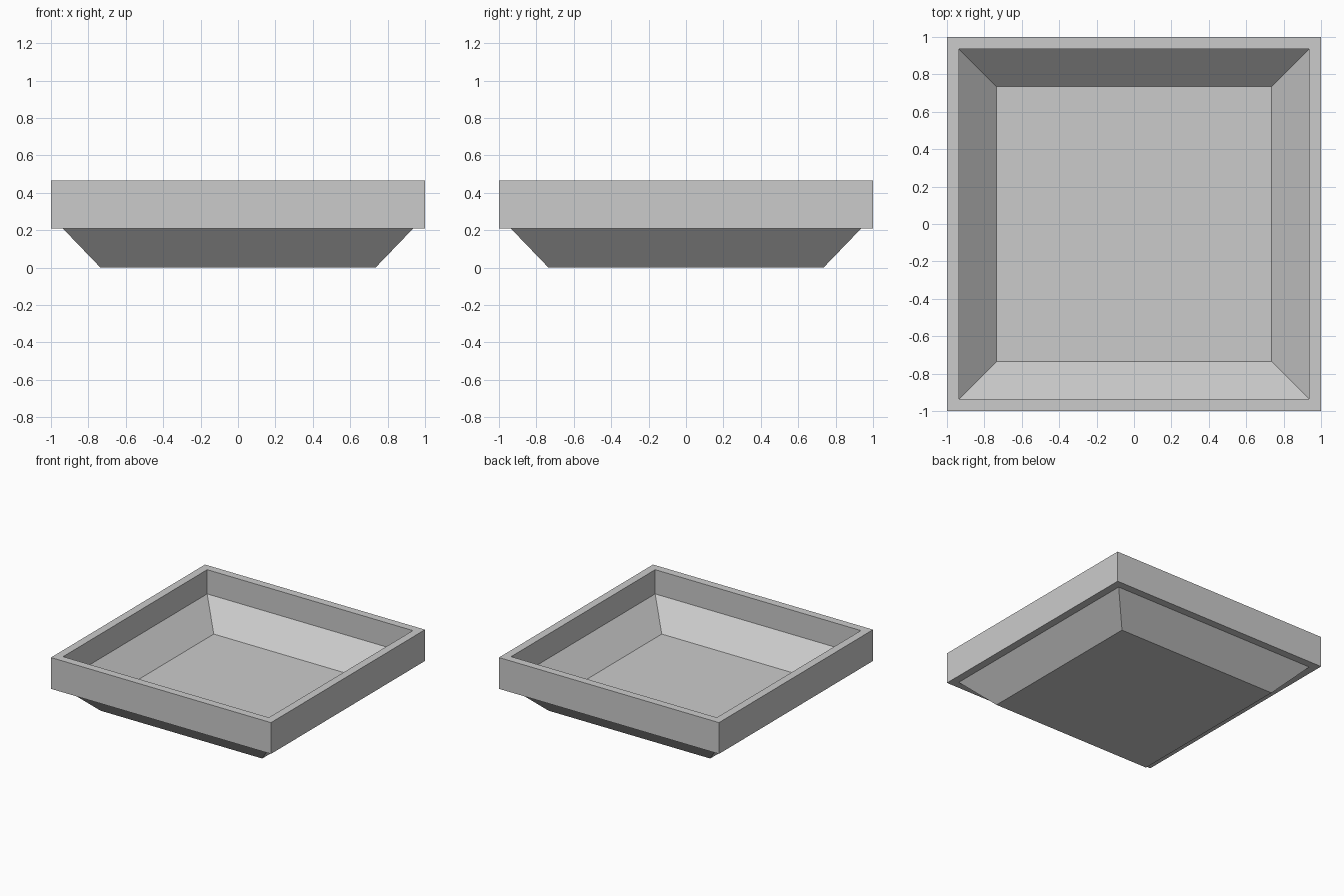
import bpy
import bmesh

cube = bpy.data.objects.get("Cube")
if cube:
    bpy.data.objects.remove(cube, do_unlink=True)

# Plain grey finish
grey = bpy.data.materials.new("plain grey")
grey.use_nodes = True
colour = (0.6, 0.6, 0.6, 1)
grey.diffuse_color = colour
grey.node_tree.nodes["Principled BSDF"].inputs["Base Color"].default_value = colour


def square_ring(bm, half, z):
    corners = ((-1, -1), (1, -1), (1, 1), (-1, 1))
    return [bm.verts.new((x * half, y * half, z)) for x, y in corners]


# Half widths and heights from the underside, over the rim, to the inner floor
profile = [
    (0.735, 0.0),      # underside
    (0.937, 0.21),     # top of outer slope
    (1.0, 0.21),       # lip
    (1.0, 0.467),      # rim, outer edge
    (0.935, 0.467),    # rim, inner edge
    (0.935, 0.268),    # top of inner slope
    (0.735, 0.068),    # inner floor
]

# Square tray swept through the profile
bm = bmesh.new()
rings = [square_ring(bm, half, z) for half, z in profile]
for low, high in zip(rings, rings[1:]):
    for i in range(4):
        j = (i + 1) % 4
        bm.faces.new((low[i], low[j], high[j], high[i]))
bm.faces.new(rings[0][::-1])
bm.faces.new(rings[-1])
bmesh.ops.recalc_face_normals(bm, faces=bm.faces)

mesh = bpy.data.meshes.new("square_tray")
bm.to_mesh(mesh)
bm.free()
mesh.materials.append(grey)
tray = bpy.data.objects.new("square_tray", mesh)
bpy.context.collection.objects.link(tray)
